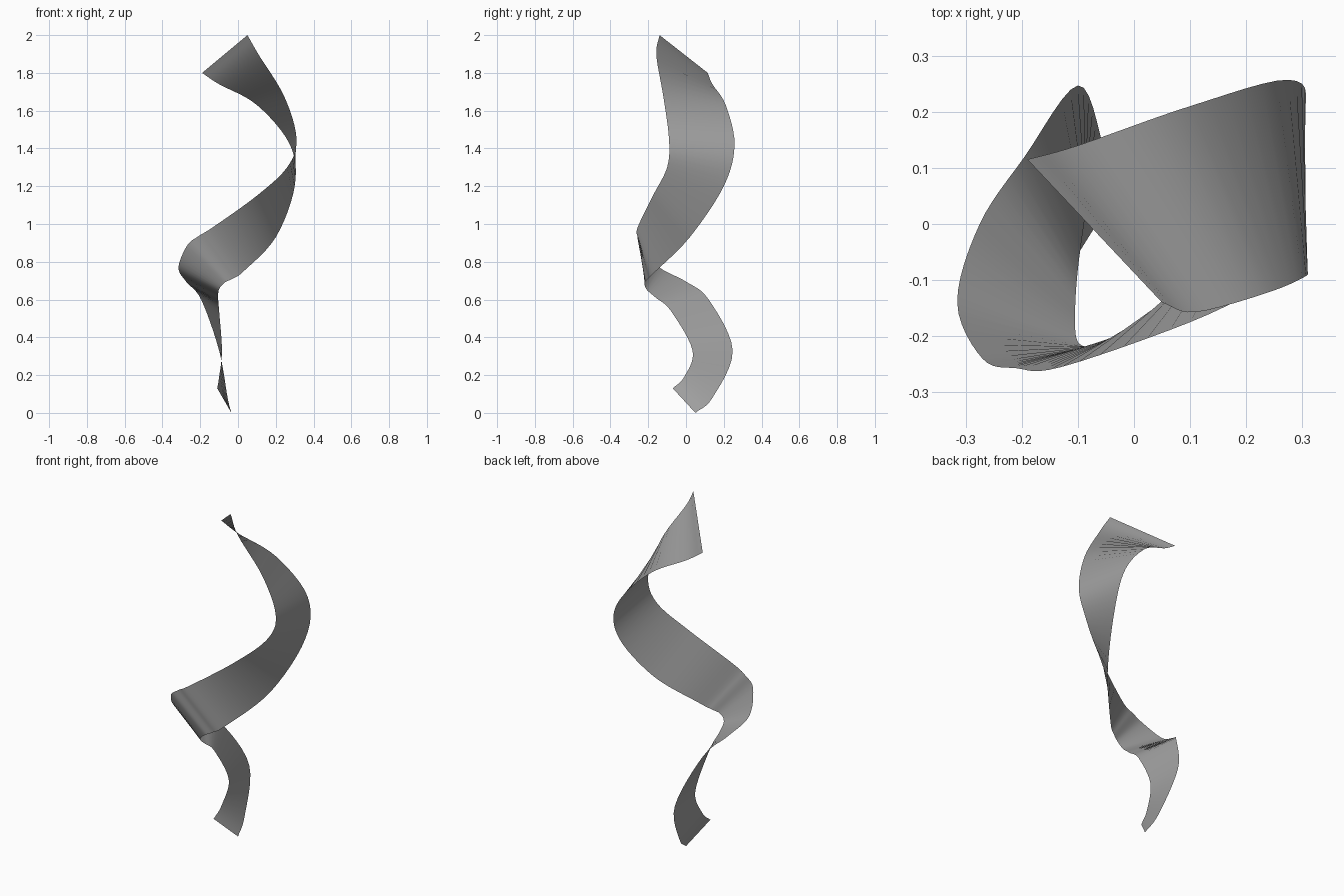
import bpy
from mathutils import Vector

STEPS = 6      # ribbon segments between neighbouring guide points

# Guide paths of the two long edges, in hundredths of a unit
LOWER_EDGE = [
    (-11, -7, 13), (-10, -1, 19), (-8.5, 3.5, 33), (-10, -8, 54),
    (-10.5, -16, 61), (-10, -21, 65.5), (-7, -21.8, 69), (-3, -20, 71),
    (3, -16, 75), (20, 2, 93), (30, 20, 120), (27.5, 25.7, 142),
    (10, 21, 163), (-10, 14, 174), (-19, 11.5, 180),
]
UPPER_EDGE = [
    (-3.5, 5, 0), (-5.5, 14, 8), (-10, 24.7, 33), (-19.5, 12, 60),
    (-27.5, 0, 69.5), (-31.5, -14, 77), (-27, -24, 88.5), (-21, -25.7, 93.5),
    (-13, -25.5, 98.5), (10, -17.5, 115), (26, -10, 130), (31, -9, 145),
    (24.5, -12, 167.5), (11, -15.7, 189.5), (5, -14, 200),
]


def smooth_path(points):
    """Return a dense smooth curve that passes through every guide point."""
    pts = [Vector(p) / 100 for p in points]
    # Extend both ends so that the end tangents stay natural
    pts = [2 * pts[0] - pts[1]] + pts + [2 * pts[-1] - pts[-2]]
    path = []
    for before, start, end, after in zip(pts, pts[1:], pts[2:], pts[3:]):
        leave, arrive = (end - before) / 2, (after - start) / 2
        for step in range(STEPS):
            t = step / STEPS
            ease = t * t * (3 - 2 * t)
            path.append(start.lerp(end, ease)
                        + leave * t * (1 - t) ** 2
                        - arrive * t * t * (1 - t))
    path.append(pts[-2])
    return path


def make_material(name, colour):
    material = bpy.data.materials.new(name)
    material.use_nodes = True
    material.diffuse_color = colour
    shader = material.node_tree.nodes["Principled BSDF"]
    shader.inputs["Base Color"].default_value = colour
    return material


def make_ribbon(name, first_edge, second_edge, material):
    """Span a strip of quads between two edge curves."""
    verts = [point for pair in zip(first_edge, second_edge) for point in pair]
    faces = [(i, i + 1, i + 3, i + 2) for i in range(0, len(verts) - 2, 2)]
    mesh = bpy.data.meshes.new(name)
    mesh.from_pydata(verts, [], faces)
    mesh.materials.append(material)
    mesh.shade_smooth()
    ribbon = bpy.data.objects.new(name, mesh)
    bpy.context.collection.objects.link(ribbon)
    return ribbon


# Remove only the default cube
cube = bpy.data.objects.get("Cube")
if cube:
    bpy.data.objects.remove(cube, do_unlink=True)

# One twisting, widening ribbon
grey = make_material("plain grey", (0.35, 0.35, 0.35, 1))
make_ribbon("twisted_ribbon", smooth_path(LOWER_EDGE),
            smooth_path(UPPER_EDGE), grey)
